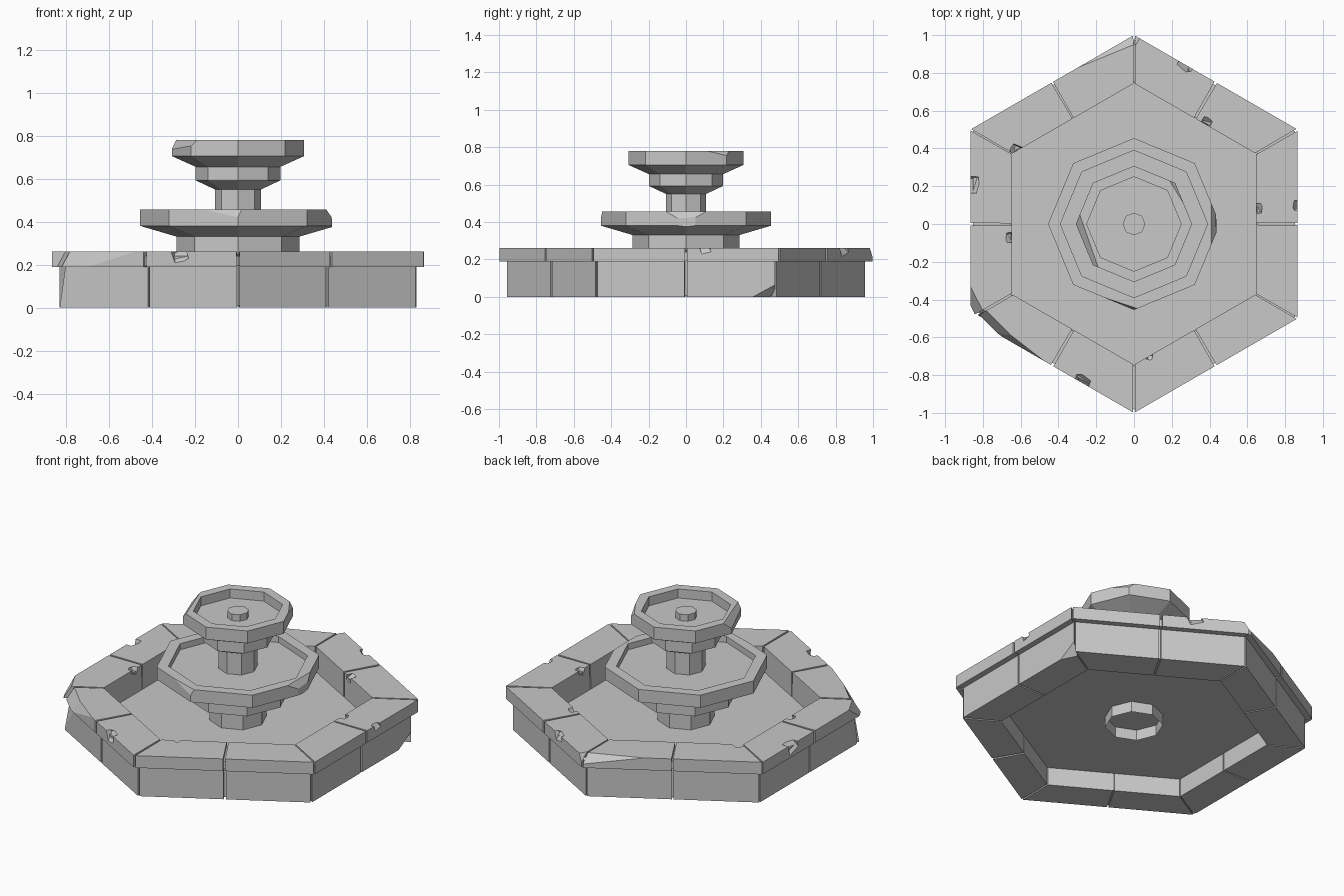
import bpy, bmesh, math, random
from mathutils import Vector, Matrix

random.seed(4)
if "Cube" in bpy.data.objects:
    bpy.data.objects.remove(bpy.data.objects["Cube"])

stone = bpy.data.materials.new("grey_stone")
stone.use_nodes = True
stone.diffuse_color = (0.58, 0.58, 0.58, 1)
stone.node_tree.nodes["Principled BSDF"].inputs["Base Color"].default_value = stone.diffuse_color

TOP = 0.262      # top of the rim
SEAM = 0.19      # joint between wall and coping
INNER = 0.745    # inner corner radius of the pool


def finish(name, bm):
    bmesh.ops.recalc_face_normals(bm, faces=bm.faces)
    mesh = bpy.data.meshes.new(name)
    bm.to_mesh(mesh)
    bm.free()
    mesh.materials.append(stone)
    obj = bpy.data.objects.new(name, mesh)
    bpy.context.collection.objects.link(obj)
    return obj


def turned(profile, sides, closed=False):
    """Sweep (radius, height) points round the z axis; an open profile gets a lid."""
    bm = bmesh.new()
    rings = []
    for r, z in profile:
        angles = [math.pi / 2 + math.tau * i / sides for i in range(sides)]
        rings.append([bm.verts.new((r * math.cos(a), r * math.sin(a), z)) for a in angles])
    pairs = list(zip(rings, rings[1:]))
    if closed:
        pairs.append((rings[-1], rings[0]))
    for a, b in pairs:
        for i in range(sides):
            j = (i + 1) % sides
            bm.faces.new((a[i], a[j], b[j], b[i]))
    if not closed:
        bm.faces.new(rings[-1])
    return bm


def chip(bm, a, b, c, centre=(0, 0, 0.1)):
    """Slice off the part beyond the plane through three points."""
    a, b, c = Vector(a), Vector(b), Vector(c)
    normal = (b - a).cross(c - a).normalized()
    if normal.dot(Vector(centre) - a) > 0:
        normal.negate()
    cut = bmesh.ops.bisect_plane(bm, geom=bm.verts[:] + bm.edges[:] + bm.faces[:],
                                 plane_co=a, plane_no=normal, clear_outer=True)
    edges = [e for e in cut["geom_cut"] if isinstance(e, bmesh.types.BMEdge)]
    if edges:
        bmesh.ops.edgeloop_fill(bm, edges=edges)


def corner(k):
    a = math.pi / 2 + k * math.pi / 3
    return Vector((math.cos(a), math.sin(a), 0))


def block_ring(name, outer, z0, z1, chips):
    """Twelve mitred stones, two to each side of the hexagon."""
    whole = bmesh.new()
    for n in range(12):
        start, end = corner(n // 2), corner(n // 2 + 1)
        t0 = (n % 2) * 0.5
        gap = random.uniform(0.004, 0.008)
        bm = bmesh.new()
        for z in (z0, z1):
            for r, t in ((INNER, t0 + gap), (outer, t0 + gap),
                         (outer, t0 + 0.5 - gap), (INNER, t0 + 0.5 - gap)):
                bm.verts.new(start.lerp(end, t) * r + Vector((0, 0, z)))
        bmesh.ops.convex_hull(bm, input=bm.verts)
        bmesh.ops.dissolve_limit(bm, angle_limit=0.02, verts=bm.verts, edges=bm.edges)
        centre = sum((v.co for v in bm.verts), Vector()) / len(bm.verts)
        for index, a, b, c in chips:
            if index == n:
                chip(bm, a, b, c, centre)
        part = bpy.data.meshes.new("part")
        bm.to_mesh(part)
        bm.free()
        whole.from_mesh(part)
        bpy.data.meshes.remove(part)
    return finish(name, whole)


def notch(obj, spots):
    """Knock small wedges out of the edges with tilted cubes."""
    bm = bmesh.new()
    for x, y, z, size in spots:
        turn = Matrix.Rotation(math.atan2(y, x) + 0.4, 4, "Z") @ Matrix.Rotation(0.8, 4, "Y")
        tilt = Matrix.Rotation(random.uniform(0.3, 0.7), 4, "X")
        bmesh.ops.create_cube(bm, size=size, matrix=Matrix.Translation((x, y, z)) @ turn @ tilt)
    cutter = finish("chip_cutter", bm)
    cutter.hide_render = True
    mod = obj.modifiers.new("chips", "BOOLEAN")
    mod.object, mod.operation, mod.solver = cutter, "DIFFERENCE", "EXACT"
    graph = bpy.context.evaluated_depsgraph_get()
    result = bpy.data.meshes.new_from_object(obj.evaluated_get(graph))
    obj.modifiers.clear()
    obj.data = result
    bpy.data.objects.remove(cutter)


# Pool wall and overhanging coping stones, with the worn corners
wall_chips = [
    (9, (0.831, 0.36, 0), (0.831, 0.47, 0.06), (0.76, 0.5, 0)),
    (4, (-0.80, -0.47, 0.19), (-0.70, -0.56, 0.19), (-0.81, -0.49, 0.05)),
    (3, (-0.80, -0.46, 0.19), (-0.83, -0.36, 0.19), (-0.82, -0.46, 0.05)),
]
coping_chips = [
    (0, (0, 0.95, TOP), (-0.3, 0.827, TOP), (0, 1, 0.21)),
    (3, (-0.866, -0.33, TOP), (-0.80, -0.46, TOP), (-0.84, -0.48, SEAM)),
    (4, (-0.77, -0.47, TOP), (-0.64, -0.6, TOP), (-0.82, -0.48, SEAM)),
    (4, (-0.65, -0.59, TOP), (-0.48, -0.722, TOP), (-0.68, -0.61, SEAM)),
    (11, (0.03, 0.982, TOP), (0.01, 0.95, TOP), (0.005, 0.99, 0.22)),
]
block_ring("pool_wall", 0.96, 0, SEAM, wall_chips)
coping = block_ring("pool_coping", 1, SEAM - 0.002, TOP, coping_chips)
notch(coping, [
    (0.28, 0.86, TOP, 0.075), (-0.88, 0.21, TOP, 0.085), (0.875, 0.1, TOP, 0.05),
    (-0.28, -0.85, TOP, 0.075), (-0.645, -0.07, TOP, 0.05), (0.38, 0.53, TOP, 0.05),
    (0.645, 0.08, TOP, 0.05), (-0.62, 0.39, TOP, 0.05), (0.08, -0.70, TOP, 0.03),
])

# Filling behind the joints, worn away at the same corners
core = turned([(0.945, 0.008), (0.945, SEAM + 0.004), (0.983, SEAM + 0.004), (0.983, 0.24),
               (0.752, 0.24), (0.752, 0.008)], 6, closed=True)
for index, a, b, c in wall_chips + coping_chips[:4]:
    chip(core, a, b, c)
finish("wall_core", core)

# Pool floor
finish("pool_floor", turned([(0.76, 0.104), (0.76, 0.11)], 6))

# Lower basin on its stem
bm = turned([(0.16, 0.045), (0.16, 0.2), (0.285, 0.25), (0.285, 0.33), (0.455, 0.38),
             (0.455, 0.457), (0.39, 0.457), (0.39, 0.42)], 8)
chip(bm, (0.436, 0, 0.38), (0.432, 0.1, 0.43), (0.437, -0.1, 0.43))
chip(bm, (0.436, 0, 0.42), (0.41, 0.11, 0.457), (0.41, -0.1, 0.457))
chip(bm, (-0.15, -0.392, 0.457), (0, -0.442, 0.457), (-0.01, -0.45, 0.425))
finish("lower_basin", bm)

# Upper basin on its stem
bm = turned([(0.108, 0.41), (0.108, 0.55), (0.197, 0.592), (0.197, 0.655), (0.308, 0.705),
             (0.308, 0.78), (0.25, 0.78), (0.25, 0.725)], 8)
chip(bm, (-0.305, 0, 0.74), (-0.27, 0, 0.78), (-0.2, -0.225, 0.77))
chip(bm, (0.2, 0.21, 0.78), (0.25, 0.13, 0.78), (0.245, 0.18, 0.75))
finish("upper_basin", bm)

# Water spout in the top basin
finish("spout", turned([(0.06, 0.715), (0.06, 0.765)], 8))
